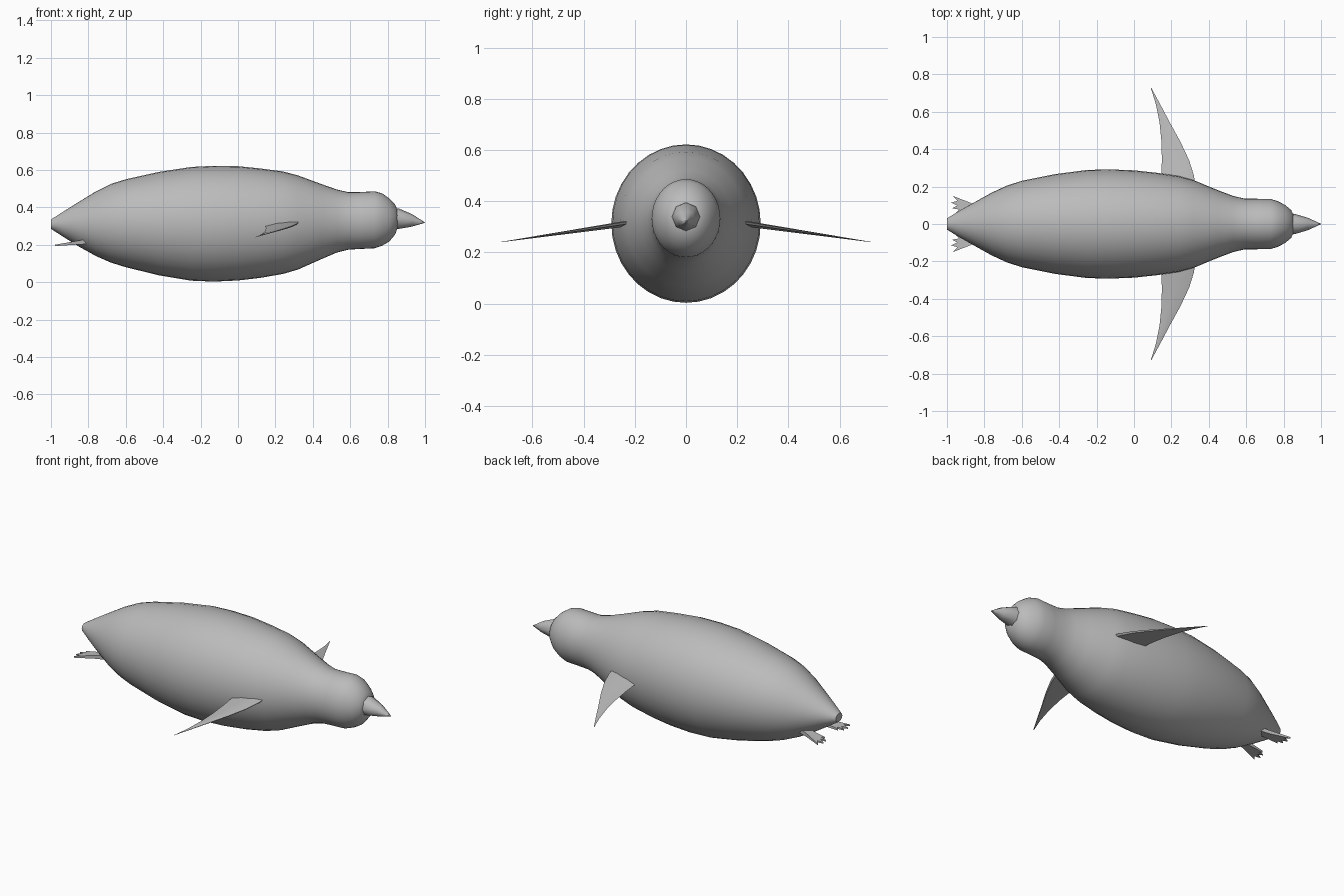
import bpy, bmesh, math

if "Cube" in bpy.data.objects:
    bpy.data.objects.remove(bpy.data.objects["Cube"])

grey = bpy.data.materials.new("plain grey")
grey.use_nodes = True
grey.diffuse_color = (0.5, 0.5, 0.5, 1)
grey.node_tree.nodes["Principled BSDF"].inputs["Base Color"].default_value = (0.5, 0.5, 0.5, 1)


def finish(name, bm, angle):
    bmesh.ops.recalc_face_normals(bm, faces=bm.faces)
    mesh = bpy.data.meshes.new(name)
    bm.to_mesh(mesh)
    bm.free()
    mesh.materials.append(grey)
    obj = bpy.data.objects.new(name, mesh)
    bpy.context.collection.objects.link(obj)
    bpy.ops.object.select_all(action='DESELECT')
    obj.select_set(True)
    bpy.context.view_layer.objects.active = obj
    bpy.ops.object.shade_smooth_by_angle(angle=math.radians(angle))
    return obj


def loft(name, rings, angle=50):
    """Skin a list of closed rings and cap both ends."""
    bm = bmesh.new()
    loops = [[bm.verts.new(p) for p in ring] for ring in rings]
    n = len(loops[0])
    for a, b in zip(loops, loops[1:]):
        for i in range(n):
            j = (i + 1) % n
            bm.faces.new((a[i], a[j], b[j], b[i]))
    bm.faces.new(loops[0])
    bm.faces.new(loops[-1])
    return finish(name, bm, angle)


def ellipse(x, half_width, low, high, sides):
    mid, half = (low + high) / 2, (high - low) / 2
    turns = [math.tau * i / sides for i in range(sides)]
    return [(x, half_width * math.sin(t), mid + half * math.cos(t)) for t in turns]


# Body and head: position, half width, underside, back
body_profile = [
    (-1.0, .03, .285, .335), (-.93, .073, .24, .38), (-.85, .118, .19, .43),
    (-.76, .168, .14, .485), (-.68, .205, .105, .525), (-.6, .231, .08, .55),
    (-.42, .267, .036, .59), (-.25, .289, .008, .616), (-.13, .292, .003, .622),
    (0, .287, .009, .62), (.12, .274, .023, .608), (.24, .256, .044, .592),
    (.32, .234, .067, .571), (.45, .18, .125, .523), (.53, .15, .159, .495),
    (.59, .136, .174, .481), (.66, .135, .178, .482), (.73, .134, .181, .486),
    (.77, .122, .195, .475), (.81, .1, .218, .447), (.84, .075, .255, .415),
    (.855, .045, .295, .38),
]
loft("body", [ellipse(*row, 36) for row in body_profile])

# Beak: slightly arched eight-sided cone
beak_profile = [(.82, .058, .28, .398), (.86, .054, .285, .394),
                (.93, .033, .297, .364), (1.0, .001, .317, .319)]
loft("beak", [ellipse(*row, 8) for row in beak_profile])

# Flippers: span, trailing edge, leading edge
flipper_plan = [(.2, .144, .33), (.26, .146, .32), (.34, .149, .295),
                (.44, .147, .248), (.54, .137, .193), (.64, .117, .14),
                (.727, .09, .093)]


def flipper_ring(side, span, back, front):
    f = (span - .2) / .527
    z, thick, chord = .316 - .076 * f, .011 * (1 - f) + .0005, front - back
    section = [(0, -.4), (.35, .8), (.75, 1), (1, .5), (.95, -.4), (.4, -.9)]
    return [(back + u * chord, side * span, z + v * thick + .008 * (u - .5) * (1 - f))
            for u, v in section]


# Feet: webbed outline with pointed toes
foot_outline = [(-.79, .05), (-.85, .058), (-.95, .062), (-.935, .077),
                (-.972, .084), (-.945, .099), (-.978, .114), (-.945, .124),
                (-.968, .15), (-.86, .108), (-.79, .09)]

for side, label in ((1, "left"), (-1, "right")):
    loft(label + "_flipper", [flipper_ring(side, *row) for row in flipper_plan], 40)

    layers = []
    for lift in (-.004, .004):
        layers.append([(x, side * y, .218 + .12 * (x + .8) + lift * (1 + 2.5 * (x + .97) / .18))
                       for x, y in foot_outline])
    loft(label + "_foot", layers, 30)
